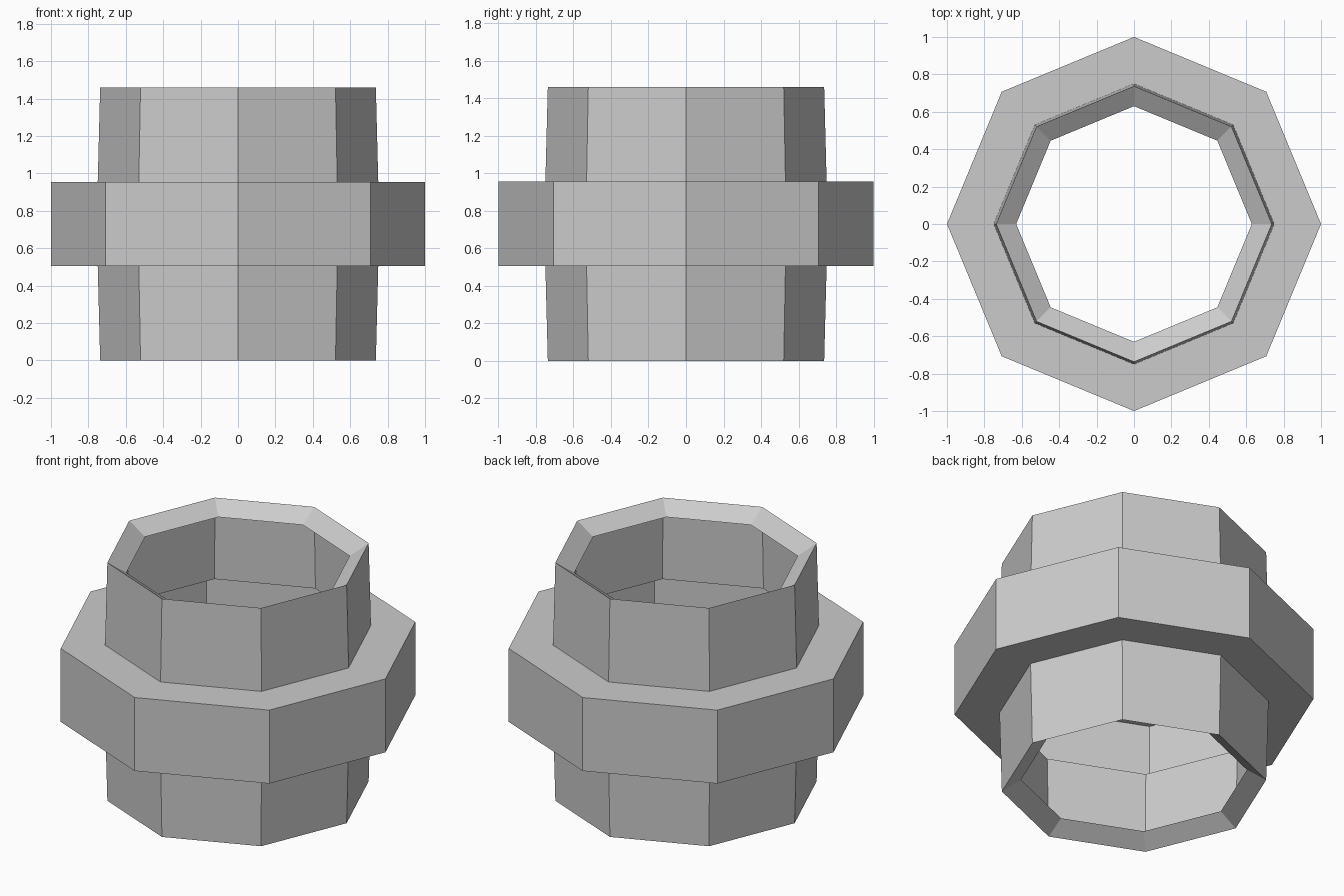
import bpy
import bmesh
from math import cos, sin, pi

cube = bpy.data.objects.get("Cube")
if cube:
    bpy.data.objects.remove(cube, do_unlink=True)

SIDES = 8
HEIGHT = 1.46

grey = bpy.data.materials.new("light_grey")
grey.use_nodes = True
colour = (0.6, 0.6, 0.6, 1)
grey.diffuse_color = colour
grey.node_tree.nodes["Principled BSDF"].inputs["Base Color"].default_value = colour


def lathe(name, profile):
    """Turn an open (radius, z) profile into an eight-sided thin shell."""
    bm = bmesh.new()
    rings = []
    for r, z in profile:
        rings.append([bm.verts.new((r * cos(2 * pi * i / SIDES),
                                    r * sin(2 * pi * i / SIDES), z))
                      for i in range(SIDES)])
    for low, high in zip(rings, rings[1:]):
        for i in range(SIDES):
            j = (i + 1) % SIDES
            bm.faces.new((low[i], low[j], high[j], high[i]))
    mesh = bpy.data.meshes.new(name)
    bm.to_mesh(mesh)
    bm.free()
    mesh.materials.append(grey)
    obj = bpy.data.objects.new(name, mesh)
    bpy.context.collection.objects.link(obj)
    return obj


# Collar half: inward lip, slightly flared wall
collar = [(0.63, 0.07), (0.737, 0), (0.75, 0.505)]
lathe("lower_collar", collar)
lathe("upper_collar", [(r, HEIGHT - z) for r, z in reversed(collar)])

# Wide middle band, hollow inside and open to both collars
lathe("middle_band", [(0.75, 0.505), (1, 0.505), (1, HEIGHT - 0.505), (0.75, HEIGHT - 0.505)])
